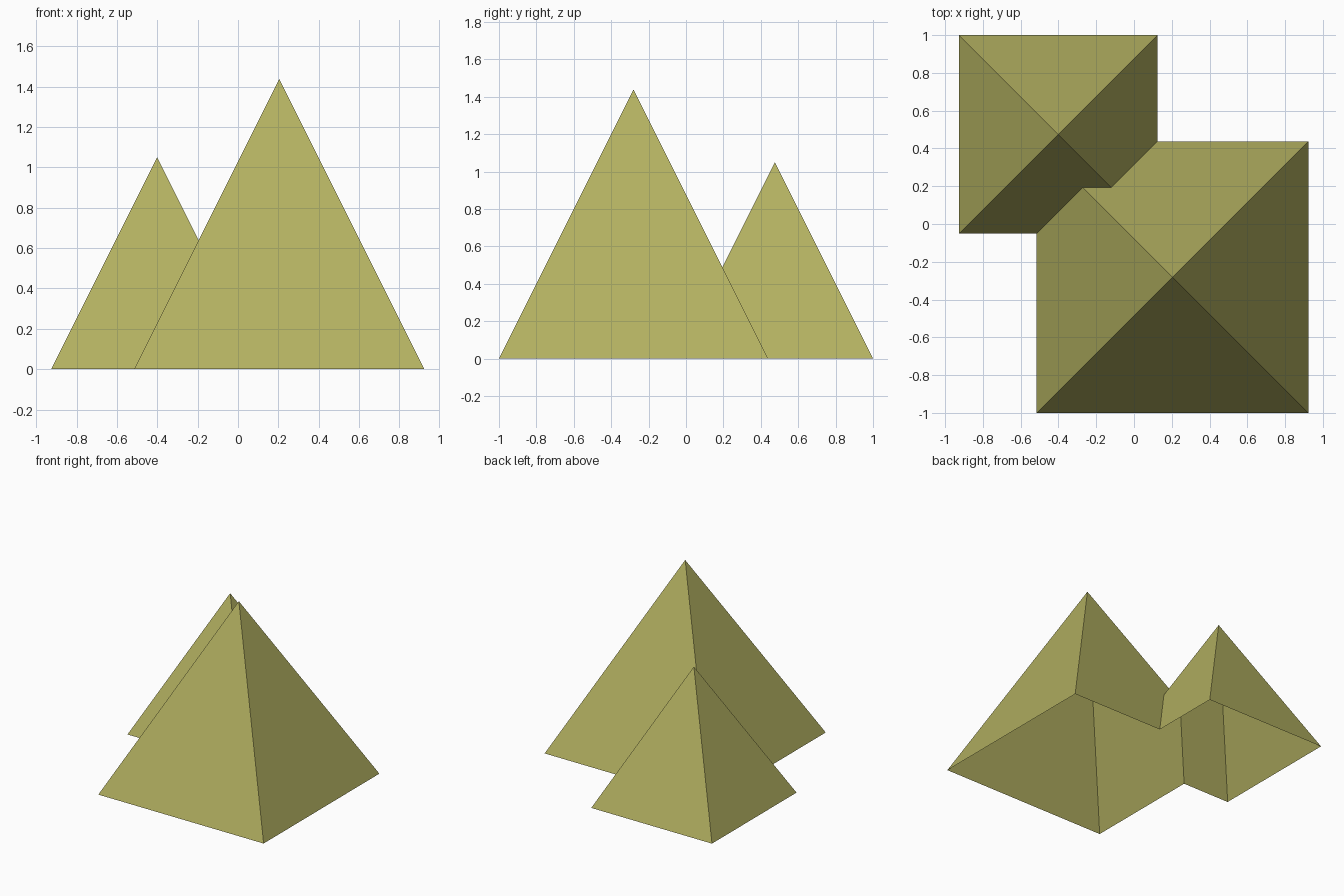
import bpy, bmesh
from mathutils import Vector

if "Cube" in bpy.data.objects:
    bpy.data.objects.remove(bpy.data.objects["Cube"])

mat = bpy.data.materials.new("olive yellow")
mat.diffuse_color = (0.448, 0.434, 0.119, 1)
mat.use_nodes = True
mat.node_tree.nodes["Principled BSDF"].inputs["Base Color"].default_value = mat.diffuse_color


def pyramid(name, cx, cy, size, drop):
    """Square pyramid, height = side; continued a little below z = 0."""
    bm = bmesh.new()
    h = (size + drop) / 2
    base = [bm.verts.new((cx + sx * h, cy + sy * h, -drop))
            for sx, sy in ((-1, -1), (1, -1), (1, 1), (-1, 1))]
    top = bm.verts.new((cx, cy, size))
    bm.faces.new(base[::-1])
    for i in range(4):
        bm.faces.new((base[i], base[(i + 1) % 4], top))
    me = bpy.data.meshes.new(name)
    bm.to_mesh(me)
    bm.free()
    me.materials.append(mat)
    ob = bpy.data.objects.new(name, me)
    bpy.context.collection.objects.link(ob)
    return ob


# Two pyramids merged into one shell
peaks = pyramid("twin_pyramids", 0.204, -0.281, 1.438, 0.2)
small = pyramid("small_pyramid", -0.401, 0.475, 1.05, 0.1)
mod = peaks.modifiers.new("union", 'BOOLEAN')
mod.operation = 'UNION'
mod.solver = 'EXACT'
mod.object = small
bpy.context.view_layer.objects.active = peaks
bpy.ops.object.modifier_apply(modifier=mod.name)
bpy.data.objects.remove(small)

# Trim at ground level, leaving the underside open
bm = bmesh.new()
bm.from_mesh(peaks.data)
bmesh.ops.bisect_plane(bm, geom=bm.verts[:] + bm.edges[:] + bm.faces[:],
                       plane_co=Vector((0, 0, 0)), plane_no=Vector((0, 0, 1)),
                       clear_inner=True)
bm.to_mesh(peaks.data)
bm.free()
